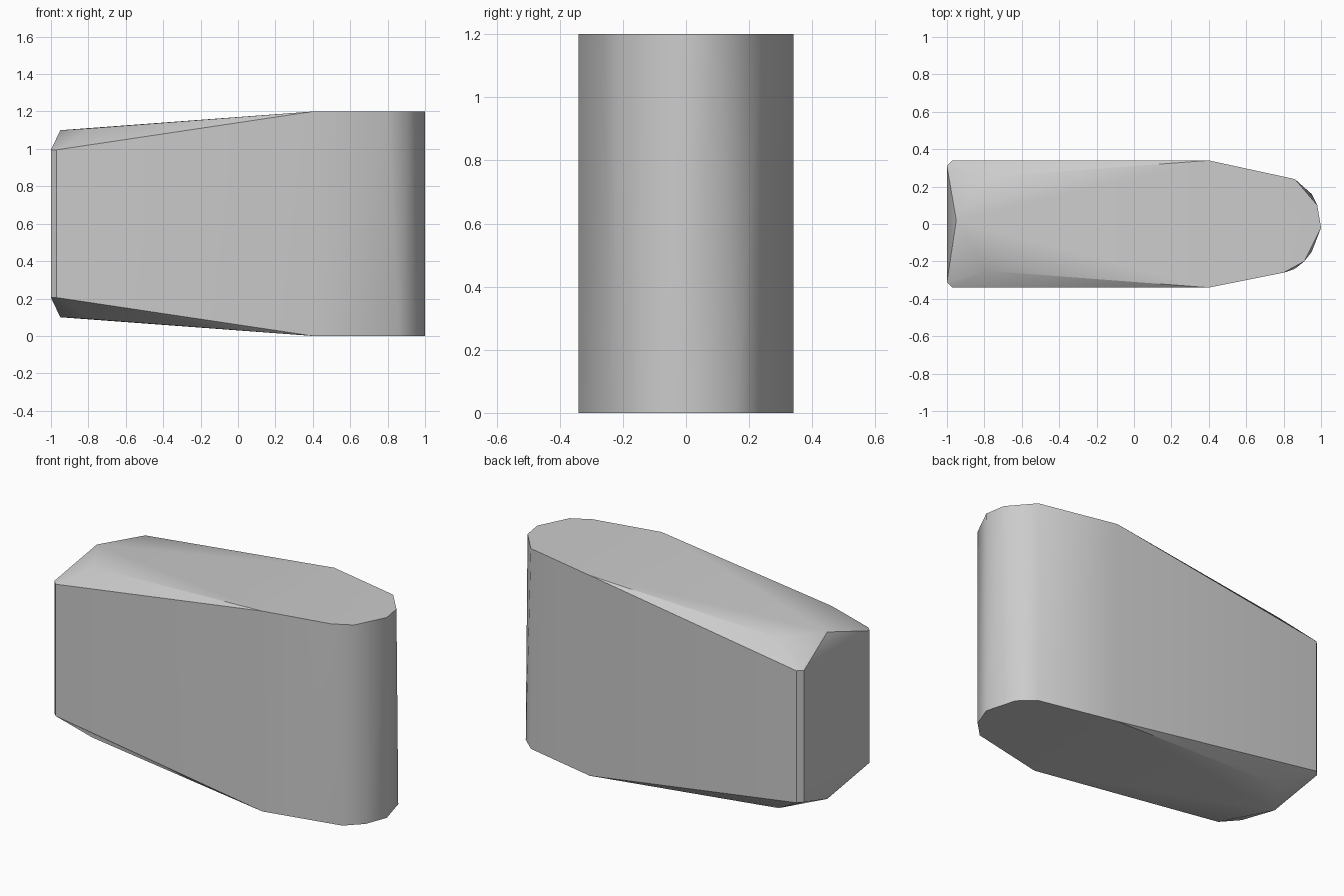
import bpy, bmesh, math

cube = bpy.data.objects.get("Cube")
if cube:
    bpy.data.objects.remove(cube, do_unlink=True)

grey = bpy.data.materials.new("plain_grey")
grey.use_nodes = True
colour = (0.6, 0.6, 0.6, 1)
grey.diffuse_color = colour
grey.node_tree.nodes["Principled BSDF"].inputs["Base Color"].default_value = colour

HEIGHT = 1.2
# Rounded nose outlines, slightly different above and below
nose_top = [(.86, .24), (.98, .10), (1, -.02), (.91, -.20), (.80, -.26)]
nose_bottom = [(.86, .24), (.95, .16), (1, -.02), (.95, -.15), (.86, -.24)]

points = [(x, y, HEIGHT) for x, y in nose_top] + [(x, y, 0) for x, y in nose_bottom]


def tapered_cap(level):
    """Shoulders, tail corners and ridge; level maps depth below the cap to z."""
    pts = [(-.95, .02, level(.10))]
    for side in (-1, 1):
        pts += [(.40, side * .34, level(0)),
                (-.97, side * .34, level(.205)),
                (-1, side * .31, level(.205)),
                (-.79, side * .25, level(.09))]
    return pts


points += tapered_cap(lambda d: HEIGHT - d)
points += tapered_cap(lambda d: d)

# Convex block wrapped around the outline points
bm = bmesh.new()
for p in points:
    bm.verts.new(p)
bmesh.ops.convex_hull(bm, input=bm.verts[:])
bmesh.ops.dissolve_limit(bm, angle_limit=math.radians(0.5),
                         verts=bm.verts[:], edges=bm.edges[:])
bmesh.ops.recalc_face_normals(bm, faces=bm.faces[:])
mesh = bpy.data.meshes.new("wedge_block")
bm.to_mesh(mesh)
bm.free()
mesh.materials.append(grey)

block = bpy.data.objects.new("wedge_block", mesh)
bpy.context.collection.objects.link(block)
bpy.context.view_layer.objects.active = block
block.select_set(True)
bpy.ops.object.shade_smooth_by_angle(angle=math.radians(40))
